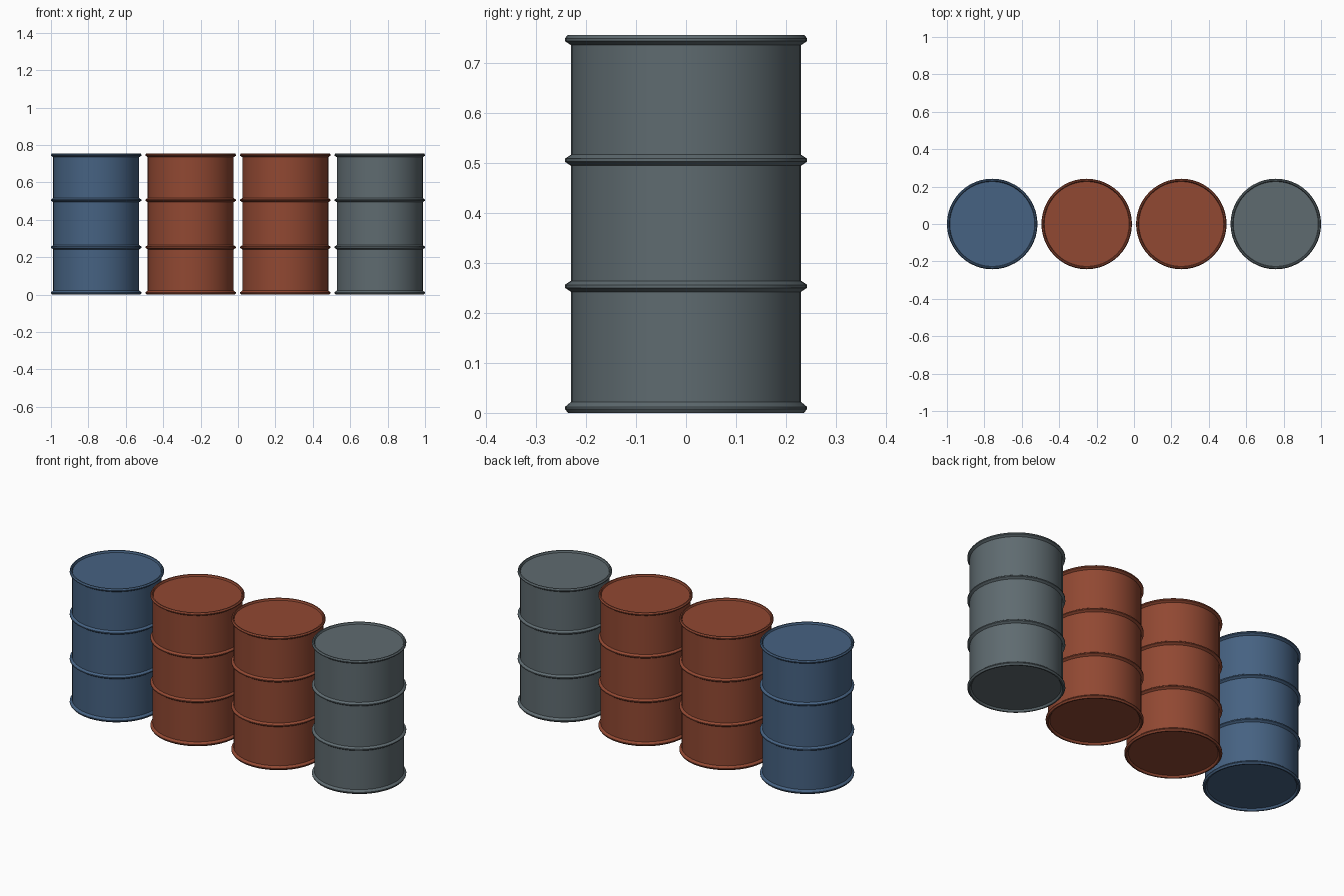
import bpy, math

if "Cube" in bpy.data.objects:
    bpy.data.objects.remove(bpy.data.objects["Cube"])

SEG = 48
BODY, RIM, HEIGHT = 0.230, 0.242, 0.755


def material(name, rgb):
    m = bpy.data.materials.new(name)
    m.diffuse_color = (*rgb, 1.0)
    m.use_nodes = True
    m.node_tree.nodes["Principled BSDF"].inputs["Base Color"].default_value = m.diffuse_color
    return m


def rib(z):
    """Raised hoop around the drum wall."""
    return [(BODY, z - 0.011), (RIM, z - 0.003), (RIM, z + 0.003), (BODY, z + 0.011)]


# Drum profile (radius, height) from bottom centre to top centre
PROFILE = (
    [(0.222, 0.010), (0.229, 0.0), (0.236, 0.0), (RIM, 0.008), (RIM, 0.012), (BODY, 0.022)]
    + rib(0.253) + rib(0.505)
    + [(BODY, 0.735), (RIM, 0.743), (RIM, 0.748), (0.237, HEIGHT), (0.231, HEIGHT), (0.227, 0.745)]
)


def drum(name, x, mat):
    """Revolve the profile into a closed drum with recessed ends."""
    verts = [(r * math.cos(2 * math.pi * i / SEG), r * math.sin(2 * math.pi * i / SEG), z)
             for r, z in PROFILE for i in range(SEG)]
    faces = [(k * SEG + i, k * SEG + (i + 1) % SEG,
              (k + 1) * SEG + (i + 1) % SEG, (k + 1) * SEG + i)
             for k in range(len(PROFILE) - 1) for i in range(SEG)]
    last = (len(PROFILE) - 1) * SEG
    faces.append(tuple(reversed(range(SEG))))           # bottom plate
    faces.append(tuple(range(last, last + SEG)))        # lid
    me = bpy.data.meshes.new(name)
    me.from_pydata(verts, [], faces)
    me.materials.append(mat)
    ob = bpy.data.objects.new(name, me)
    ob.location.x = x
    bpy.context.collection.objects.link(ob)
    bpy.ops.object.select_all(action='DESELECT')
    ob.select_set(True)
    bpy.context.view_layer.objects.active = ob
    bpy.ops.object.shade_smooth_by_angle(angle=math.radians(30))
    return ob


blue = material("blue paint", (0.061, 0.122, 0.223))
rust = material("rust red paint", (0.283, 0.065, 0.032))
grey = material("grey paint", (0.114, 0.147, 0.162))

# Row of four drums
drum("blue_drum", -0.758, blue)
drum("red_drum_left", -0.253, rust)
drum("red_drum_right", 0.253, rust)
drum("grey_drum", 0.758, grey)
